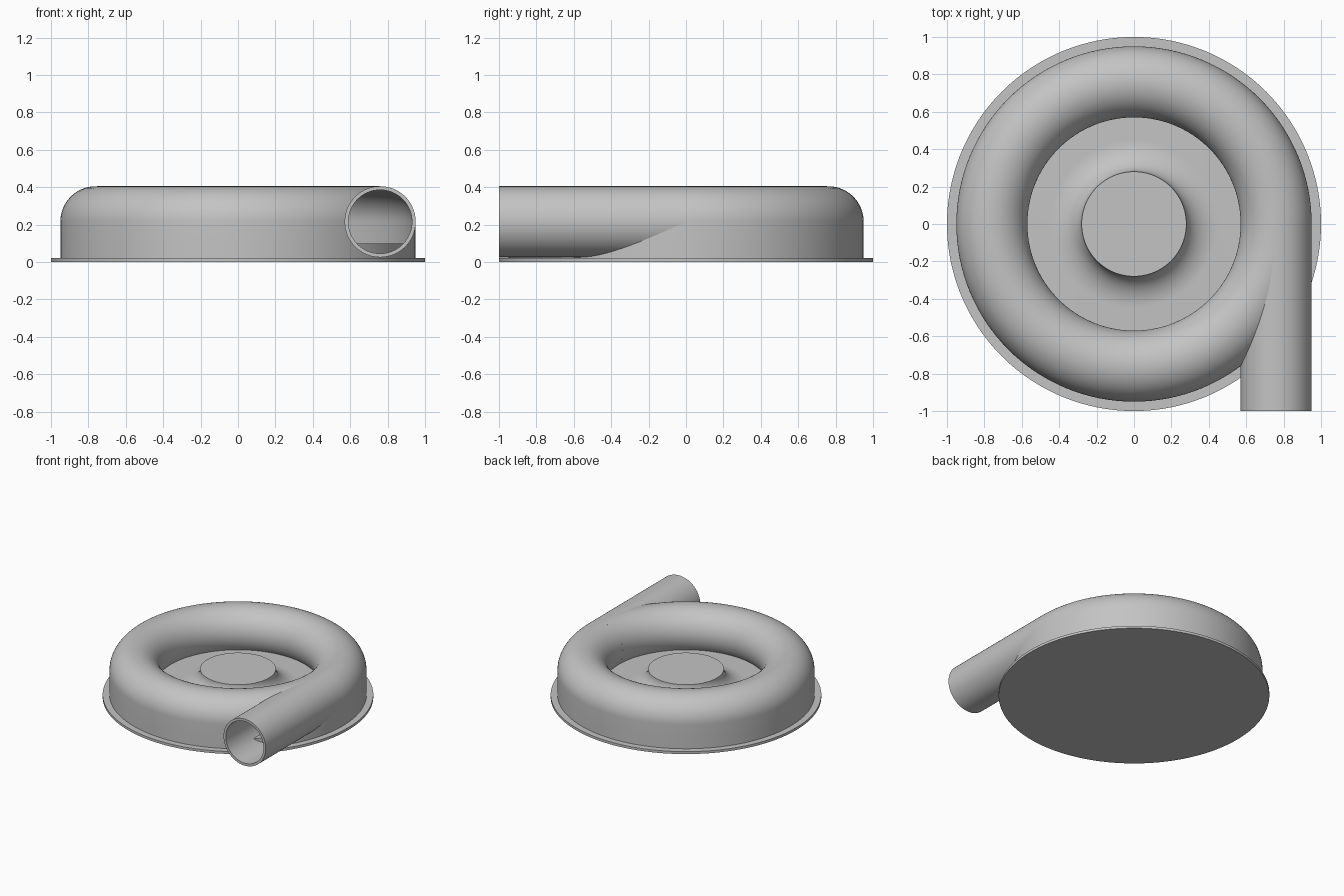
import bpy, bmesh, math
from mathutils import Matrix

if "Cube" in bpy.data.objects:
    bpy.data.objects.remove(bpy.data.objects["Cube"], do_unlink=True)

RING, TUBE, BORE, AXIS_Z = 0.76, 0.19, 0.17, 0.215
FLOOR, PLATE = 0.1, 0.02

grey = bpy.data.materials.new("light_grey")
grey.use_nodes = True
colour = (0.55, 0.55, 0.55, 1)
grey.diffuse_color = colour
grey.node_tree.nodes["Principled BSDF"].inputs["Base Color"].default_value = colour


def lathe(name, profile, closed=False, steps=128):
    """Revolve (radius, height) points about the z axis."""
    bm = bmesh.new()
    verts = [bm.verts.new((r, 0, z)) for r, z in profile]
    edges = [bm.edges.new(pair) for pair in zip(verts, verts[1:])]
    if closed:
        edges.append(bm.edges.new((verts[-1], verts[0])))
    bmesh.ops.spin(bm, geom=verts + edges, axis=(0, 0, 1), cent=(0, 0, 0),
                   angle=math.tau, steps=steps, use_duplicate=False)
    bmesh.ops.remove_doubles(bm, verts=bm.verts, dist=1e-5)
    bmesh.ops.recalc_face_normals(bm, faces=bm.faces)
    mesh = bpy.data.meshes.new(name)
    bm.to_mesh(mesh)
    bm.free()
    mesh.materials.append(grey)
    obj = bpy.data.objects.new(name, mesh)
    bpy.context.collection.objects.link(obj)
    return obj


def select(obj):
    bpy.ops.object.select_all(action='DESELECT')
    obj.select_set(True)
    bpy.context.view_layer.objects.active = obj


def arc(cx, cz, rx, rz, start, end, n):
    angles = [math.radians(start + (end - start) * i / n) for i in range(n + 1)]
    return [(cx + rx * math.cos(a), cz + rz * math.sin(a)) for a in angles]


def lay_along_y(obj):
    """Turn an upright lathe so that its top points to the front."""
    obj.data.transform(Matrix.Translation((RING, 0, AXIS_Z)) @ Matrix.Rotation(math.pi / 2, 4, 'X'))


def end_angle(radius):
    return 180 + math.degrees(math.asin((AXIS_Z - FLOOR) / radius))


# Flat mounting plate
base_plate = lathe("base_plate", [(0, 0), (1, 0), (1, PLATE), (0, PLATE)])

# Solid drum with a flared hub rising from its floor
outer = RING + TUBE
flare = arc(0.45, 0.23, 0.17, 0.23 - FLOOR, 270, 180, 16)
hub_floor = lathe("hub_floor", [(0, PLATE), (outer, PLATE), (outer, FLOOR)] + flare + [(0, 0.23)])

# Hollow ring housing, rounded over the top
shell_profile = [(outer, FLOOR)] + arc(RING, AXIS_Z, TUBE, TUBE, 0, end_angle(TUBE), 40)
shell_profile += arc(RING, AXIS_Z, BORE, BORE, end_angle(BORE), 0, 40) + [(RING + BORE, FLOOR)]
ring_housing = lathe("ring_housing", shell_profile, closed=True)

# Opening through the housing for the outlet
cutter = lathe("outlet_cutter", [(0, 0.02), (0.18, 0.02), (0.18, 1.1), (0, 1.1)], steps=64)
lay_along_y(cutter)
cutter.hide_render = True
cut = ring_housing.modifiers.new("outlet_opening", 'BOOLEAN')
cut.operation = 'DIFFERENCE'
cut.solver = 'EXACT'
cut.object = cutter
select(ring_housing)
bpy.ops.object.modifier_apply(modifier=cut.name)
bpy.data.objects.remove(cutter, do_unlink=True)

# Straight outlet pipe leaving the ring along its tangent
outlet_pipe = lathe("outlet_pipe", [(BORE, 0), (TUBE, 0), (TUBE, 1), (BORE, 1)], closed=True, steps=96)
lay_along_y(outlet_pipe)

for part in (base_plate, hub_floor, ring_housing, outlet_pipe):
    select(part)
    bpy.ops.object.shade_smooth_by_angle(angle=math.radians(30))
